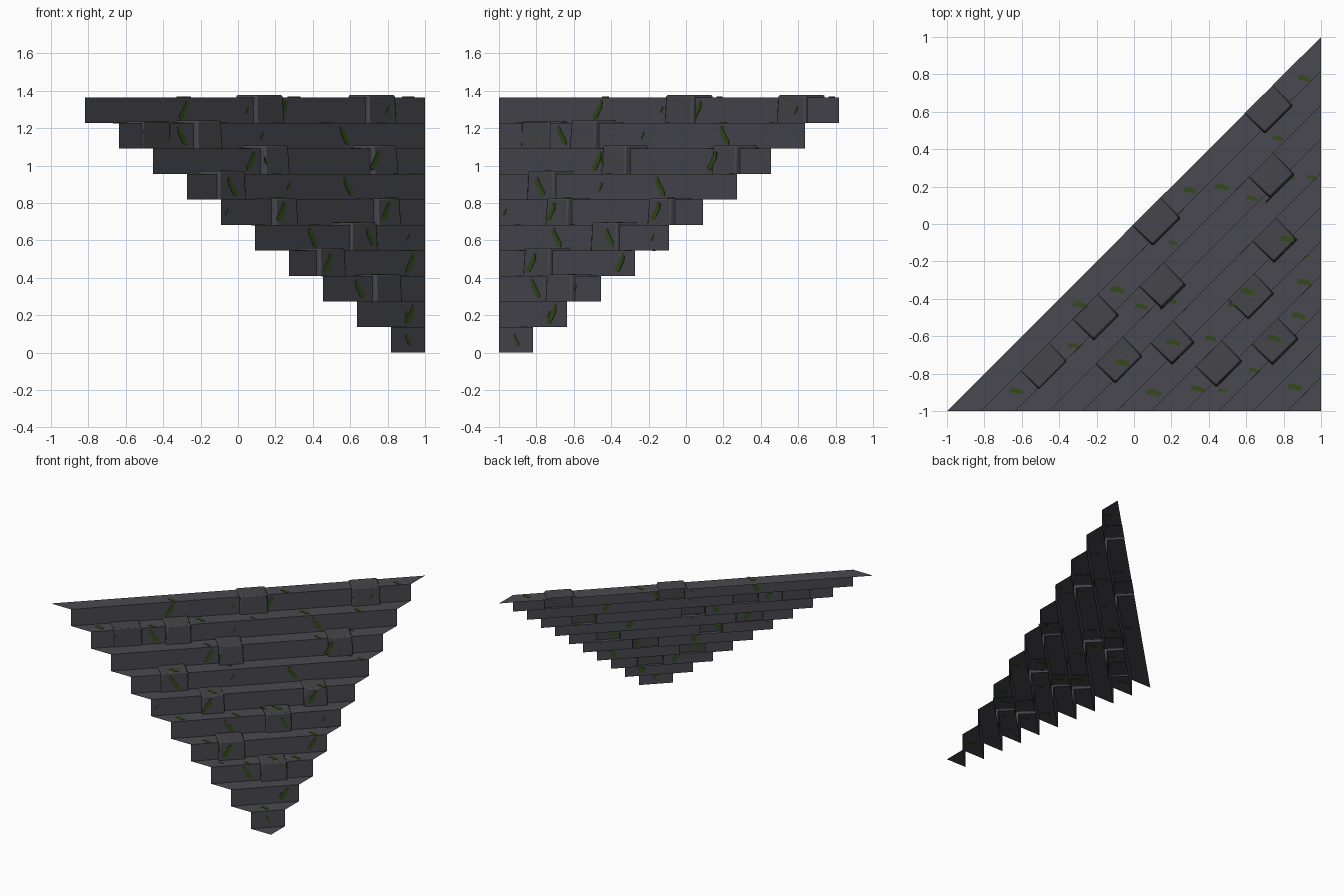
import bpy, bmesh, math
from mathutils import Vector

if "Cube" in bpy.data.objects:
    bpy.data.objects.remove(bpy.data.objects["Cube"])

N = 10                # number of steps
H = 0.1365            # riser height
D = 2 / 11            # step spacing measured in (x - y)


def material(name, col):
    m = bpy.data.materials.new(name)
    m.diffuse_color = (*col, 1)
    m.use_nodes = True
    m.node_tree.nodes["Principled BSDF"].inputs["Base Color"].default_value = m.diffuse_color
    return m


STONE = material("dark slate", (0.066, 0.066, 0.080))
BLOCK = material("worn slate", (0.061, 0.061, 0.070))
MOSS = material("moss green", (0.032, 0.068, 0.010))


def riser_d(k):
    return 2 - D * (k + 1)


def pt(u, d, z):
    # u = x + y runs along the risers, d = x - y runs across them
    return Vector(((u + d) / 2, (u - d) / 2, z))


def add_object(name, bm, mat):
    me = bpy.data.meshes.new(name)
    bm.to_mesh(me)
    bm.free()
    me.materials.append(mat)
    ob = bpy.data.objects.new(name, me)
    bpy.context.collection.objects.link(ob)
    return ob


# Loose stones: step, x from, x to, stick-out, lift
BLOCKS = [
    (9, 0.70, 0.85, 0.035, 0.011), (9, 0.10, 0.25, 0.035, 0.011),
    (8, -0.215, -0.08, 0.045, 0.012), (8, -0.51, -0.36, 0.008, 0.006),
    (7, 0.73, 0.86, 0.050, 0.015), (7, 0.15, 0.28, 0.060, 0.015),
    (6, -0.10, 0.045, 0.025, 0.015),
    (5, 0.75, 0.875, 0.050, 0.006), (5, 0.205, 0.325, 0.050, 0.006),
    (4, 0.61, 0.75, 0.030, 0.014),
    (3, 0.44, 0.58, 0.040, 0.014),
    (2, 0.74, 0.88, 0.040, 0.008),
]


def span(b):
    d = riser_d(b[0]) + b[3]
    return 2 * b[1] - d, 2 * b[2] - d


def block_at(k, u):
    for b in BLOCKS:
        if b[0] == k and span(b)[0] < u < span(b)[1]:
            return b
    return None


# Open stair sheet: risers and treads, left open where the stones sit
bm = bmesh.new()


def face(pts):
    bm.faces.new([bm.verts.new(p) for p in pts])


d0 = riser_d(0)
face([pt(0, 2, 0), pt(2 - d0, d0, 0), pt(d0 - 2, d0, 0)])
for k in range(N):
    d, e, z0, z1 = riser_d(k), riser_d(k + 1), k * H, (k + 1) * H
    end = 2 - d
    cuts = sorted([-end, end] + [u for b in BLOCKS if b[0] == k for u in span(b)])
    for i, (a, c) in enumerate(zip(cuts, cuts[1:])):
        if block_at(k, (a + c) / 2):
            continue
        a2 = e - 2 if i == 0 else a
        c2 = 2 - e if i == len(cuts) - 2 else c
        face([pt(a, d, z0), pt(c, d, z0), pt(c, d, z1), pt(a, d, z1)])
        face([pt(a, d, z1), pt(c, d, z1), pt(c2, e, z1), pt(a2, e, z1)])
bmesh.ops.remove_doubles(bm, verts=bm.verts, dist=1e-4)
add_object("stair_sheet", bm, STONE)

# Hollow raised stones with softened edges
for i, b in enumerate(BLOCKS):
    k, lift, out = b[0], b[4], b[3]
    a, c = span(b)
    d, e = riser_d(k), riser_d(k + 1)
    z0, z1 = k * H, (k + 1) * H + lift
    bm = bmesh.new()
    v = [bm.verts.new(p) for p in (
        pt(a, d + out, z0), pt(c, d + out, z0),
        pt(c - 0.008, d + out * 0.75, z1), pt(a + 0.008, d + out * 0.75, z1),
        pt(a, e, z0), pt(c, e, z0), pt(c, e, z1), pt(a, e, z1))]
    for q in ((0, 1, 2, 3), (3, 2, 6, 7), (1, 5, 6, 2), (4, 0, 3, 7)):
        bm.faces.new([v[j] for j in q])
    # trim the stone sides that would hang below the tread
    for q in (4, 5):
        v[q].co.z = (k + 1) * H - 0.005
        n = bm.verts.new(pt((a, c)[q - 4], d, z0))
        f = [w for w in v[q].link_faces][0]
        vs = list(f.verts)
        bm.faces.remove(f)
        j = vs.index(v[q])
        bottom = v[q - 4]
        mid = bm.verts.new(pt((a, c)[q - 4], d, (k + 1) * H - 0.005))
        pair = [n, mid] if vs[j - 1] == bottom else [mid, n]
        j = j if pair[0] == n else j + 1
        bm.faces.new(vs[:j] + pair + vs[j:])
    ob = add_object(f"raised_stone_{i + 1}", bm, BLOCK)
    bev = ob.modifiers.new("soft edges", 'BEVEL')
    bev.width = 0.008
    bev.segments = 2
    bpy.context.view_layer.objects.active = ob
    ob.select_set(True)
    bpy.ops.object.shade_smooth_by_angle(angle=math.radians(50))
    ob.select_set(False)

# Moss patches: thin plates passing through the sheet, seen from both sides
BLOB = [(-.030, -.050), (-.005, -.045), (.012, -.015), (.030, .010), (.036, .045),
        (.020, .052), (0, .020), (-.020, -.010), (-.036, -.030)]
TREAD_BLOB = [(-.038, -.012), (-.005, -.010), (.010, -.020), (.038, -.018),
              (.034, .002), (.010, .010), (-.005, .018), (-.036, .014)]
bm = bmesh.new()


def moss(centre, ax, ay, shape, s, flip=1):
    n = ax.cross(ay) * 0.003
    ring = [centre + ax * (x * s * flip) + ay * (y * s) for x, y in shape]
    top = [bm.verts.new(p + n) for p in ring]
    low = [bm.verts.new(p - n) for p in ring]
    bm.faces.new(top)
    bm.faces.new(low[::-1])
    for i in range(len(ring)):
        j = (i + 1) % len(ring)
        bm.faces.new([low[i], low[j], top[j], top[i]])


# Riser moss: step, x, scale, lean
ALONG = Vector((1, 1, 0)).normalized()
UP = Vector((0, 0, 1))
for k, x, s, lean in [
        (9, -.29, 1, 1), (9, .24, 1, 1), (9, .05, .35, 1), (9, .80, .4, 1),
        (8, -.30, 1, -1), (8, .57, 1, -1), (8, .13, .35, 1),
        (7, .07, 1, 1), (7, .73, 1, 1), (7, .15, .4, -1),
        (6, -.03, 1, -1), (6, .59, 1, -1), (6, .27, .4, 1),
        (5, .23, 1, 1), (5, .79, 1, 1), (5, -.06, .35, 1),
        (4, .40, 1, -1), (4, .71, .9, -1), (4, .91, .35, 1),
        (3, .48, 1, 1), (3, .92, 1, 1),
        (2, .65, 1, -1), (2, .86, .35, 1), (1, .92, 1, 1),
        (0, .91, .6, -1), (1, .90, .35, 1)]:
    d = riser_d(k)
    b = block_at(k, 2 * x - d)
    if b:
        d += b[3] * 0.88
    moss(pt(2 * x - d, d, (k + .5) * H), ALONG, UP, BLOB, s, lean)

# Tread moss: x, y, scale
X, Y = Vector((1, 0, 0)), Vector((0, 1, 0))
for x, y, s in [
        (.91, .78, .9), (.77, .46, .8), (.77, .38, .4), (.83, .25, .8), (.95, .25, .7),
        (.47, .20, 1), (.30, .18, .9), (.63, .14, .8), (.82, -.08, 1), (.93, -.17, .4),
        (.21, -.10, .6), (-.09, -.35, 1), (-.29, -.43, 1), (.61, -.36, 1), (.53, -.43, .6),
        (.04, -.44, .9), (.20, -.41, .8), (.91, -.31, 1), (.88, -.49, 1), (-.32, -.65, .8),
        (-.06, -.74, 1), (.21, -.63, 1), (.41, -.61, .8), (.75, -.61, 1), (.64, -.78, .7),
        (.34, -.88, 1), (.47, -.89, .6), (.11, -.90, 1), (-.63, -.89, 1), (.86, -.87, 1)]:
    level = math.floor((2 - (x - y)) / D)
    b = block_at(level - 1, x + y)
    moss(Vector((x, y, level * H + (b[4] if b else 0))), X, Y, TREAD_BLOB, s)
bmesh.ops.recalc_face_normals(bm, faces=bm.faces)
add_object("moss_patches", bm, MOSS)
